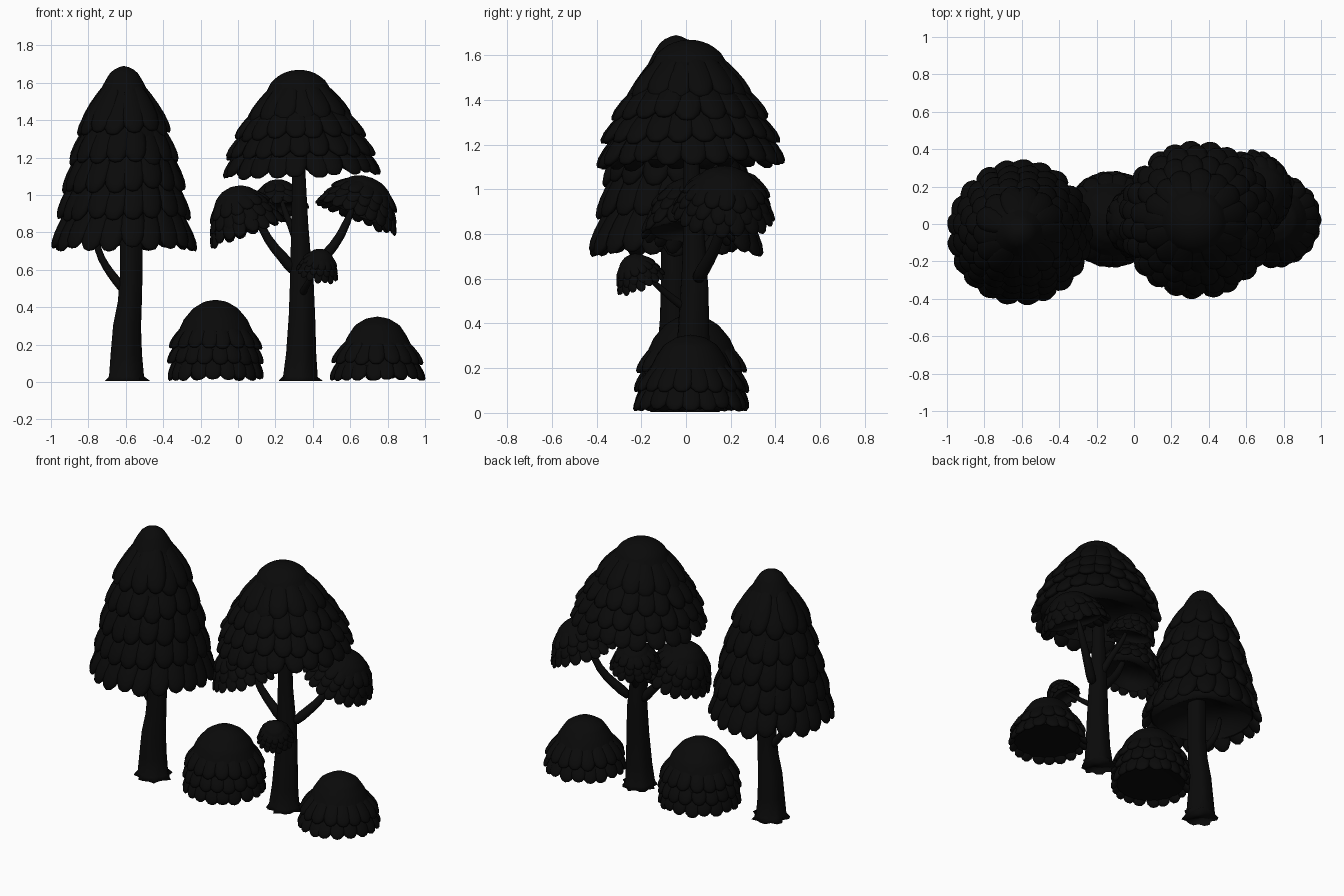
import bpy, bmesh, math, random
from mathutils import Vector, Matrix

random.seed(4)
if "Cube" in bpy.data.objects:
    bpy.data.objects.remove(bpy.data.objects["Cube"])

BLACK = (0.003, 0.003, 0.003, 1)
mat = bpy.data.materials.new("soft black")
mat.use_nodes = True
mat.diffuse_color = BLACK
mat.node_tree.nodes["Principled BSDF"].inputs["Base Color"].default_value = BLACK


def finish(bm, name, loc=(0, 0, 0), rot=(0, 0, 0)):
    bmesh.ops.recalc_face_normals(bm, faces=bm.faces)
    for f in bm.faces:
        f.smooth = True
    mesh = bpy.data.meshes.new(name)
    bm.to_mesh(mesh)
    bm.free()
    mesh.materials.append(mat)
    ob = bpy.data.objects.new(name, mesh)
    ob.location, ob.rotation_euler = loc, rot
    bpy.context.collection.objects.link(ob)
    return ob


def bridge(bm, rings):
    n = len(rings[0])
    for a, b in zip(rings, rings[1:]):
        for i in range(n):
            j = (i + 1) % n
            bm.faces.new((a[i], a[j], b[j], b[i]))


def fan(bm, ring, z):
    tip = bm.verts.new((0, 0, z))
    for i in range(len(ring)):
        bm.faces.new((tip, ring[i - 1], ring[i]))


def radius_at(profile, z):
    # profile runs from the crown down to the rim
    for (r0, z0), (r1, z1) in zip(profile, profile[1:]):
        if z >= z1:
            t = min(1, max(0, (z0 - z) / (z0 - z1)))
            return r0 + (r1 - r0) * t
    return profile[-1][0]


def polar(r, a, z):
    return Vector((r * math.cos(a), r * math.sin(a), z))


def add_leaf(bm, top, tip, width, thick):
    # rounded scale, broader towards its tip
    down = (tip - top).normalized()
    side = Vector((0, 0, 1)).cross(Vector((tip.x, tip.y, 0))).normalized()
    out = side.cross(down).normalized()
    side = down.cross(out)
    frame = Matrix((side, out, down)).transposed()
    half = (tip - top).length / 2
    mid = (tip + top) / 2
    verts = bmesh.ops.create_uvsphere(bm, u_segments=10, v_segments=8, radius=1)["verts"]
    for v in verts:
        x, y, z = v.co
        x *= (1 + 0.3 * z) * width
        y *= (1 + 0.3 * z) * thick
        v.co = mid + frame @ Vector((x, y, z * half))


def canopy(name, profile, rows, loc, rot=(0, 0, 0), length=0.22, leaf=0.065, swirl=0, segs=32):
    """Dome covered by staggered rows of hanging, flared leaves, with a sunken underside."""
    bm = bmesh.new()
    height = profile[0][1]
    steps = 24
    rim = 0.25 * length
    rings = []
    for k in range(1, steps + 1):
        t = (k / steps) ** 1.6
        z = height * (1 - t)
        r = radius_at(profile, z) * (1 - 0.13 * t)
        rings.append([bm.verts.new(polar(r, math.tau * i / segs, max(z, rim))) for i in range(segs)])
    bridge(bm, rings)
    fan(bm, rings[0], height)
    fan(bm, rings[-1], rim + 0.1 * height)
    for k, tip_z in enumerate(rows):
        r = radius_at(profile, tip_z)
        count = max(7, round(math.tau * r / (leaf * 1.75)))
        for i in range(count):
            a = math.tau * (i + 0.5 * (k % 2)) / count + random.uniform(-0.04, 0.04)
            z = tip_z + random.uniform(0, 0.1) * length
            top_z = min(z + length, height * 0.93)
            top = polar(radius_at(profile, top_z) * 0.77, a + swirl, top_z)
            add_leaf(bm, top, polar(r, a, z), leaf, leaf * 0.42)
    return finish(bm, name, loc, rot)


def limb(name, path, ridge=0.0, segs=20, roots=0):
    """Tapered tube through (x, y, z, radius) points."""
    bm = bmesh.new()
    pts = [Vector(p[:3]) for p in path]
    rings = []
    for k, p in enumerate(pts):
        d = pts[min(k + 1, len(pts) - 1)] - pts[max(k - 1, 0)]
        q = Vector((0, 0, 1)).rotation_difference(d)
        ring = []
        for i in range(segs):
            a = math.tau * i / segs
            r = path[k][3] * (1 + ridge * math.cos(5 * a + k * 0.25))
            if roots and k == 0:
                r *= 1 + 0.14 * math.cos(roots * a)
            ring.append(bm.verts.new(p + q @ polar(r, a, 0)))
        rings.append(ring)
    bridge(bm, rings)
    bm.faces.new(rings[0])
    bm.faces.new(rings[-1])
    ob = finish(bm, name)
    if not roots:
        mod = ob.modifiers.new("rounding", 'SUBSURF')
        mod.levels = mod.render_levels = 1
    return ob


# Tall conical tree
limb("tall_tree_trunk", [
    (-.60, -.05, .005, .11), (-.60, -.05, .03, .093), (-.60, -.05, .15, .083),
    (-.595, -.05, .3, .074), (-.58, -.05, .42, .064), (-.572, -.05, .55, .06),
    (-.57, -.05, .8, .06), (-.59, -.05, 1.2, .035)], ridge=.05, roots=7)
limb("tall_tree_branch", [
    (-.58, -.05, .46, .03), (-.65, -.05, .54, .026), (-.71, -.05, .62, .022),
    (-.75, -.05, .70, .02), (-.77, -.05, .82, .016)], segs=10)
canopy("tall_tree_canopy", [
    (0, .995), (.04, .985), (.075, .957), (.11, .90), (.14, .84), (.165, .775),
    (.195, .71), (.24, .64), (.285, .48), (.32, .33), (.352, .18), (.385, 0)],
    [0, .16, .31, .46, .62], (-.61, -.045, .695), length=.28, swirl=.12)

# Branching umbrella tree
limb("umbrella_tree_trunk", [
    (.33, .03, .005, .105), (.33, .03, .03, .092), (.335, .03, .15, .08),
    (.34, .035, .35, .07), (.34, .04, .55, .062), (.335, .04, .65, .055),
    (.33, .035, .85, .045), (.325, .025, 1.15, .034), (.32, .02, 1.4, .025)],
    ridge=.05, roots=8)
canopy("umbrella_tree_canopy", [
    (0, .575), (.05, .57), (.10, .55), (.145, .515), (.18, .46), (.21, .39),
    (.275, .30), (.35, .20), (.40, .10), (.42, 0)],
    [0, .10, .20, .295], (.34, .022, 1.095), (.02, -.035, 0), length=.21)

# Side branches, each with its own hanging clump
branches = {
    "left": [(.38, .04, .58, .038), (.47, .10, .68, .03), (.55, .15, .77, .026), (.62, .17, .95, .018)],
    "right": [(.31, .04, .58, .038), (.24, .03, .67, .03), (.16, .02, .75, .026), (.08, .01, .93, .018)],
    "back": [(.33, .05, .66, .03), (.31, .12, .78, .022), (.26, .18, .88, .018), (.23, .2, .98, .014)],
    "front": [(.34, .01, .46, .024), (.36, -.06, .51, .018), (.40, -.13, .57, .014), (.42, -.19, .63, .01)],
}
for side, path in branches.items():
    limb(side + "_branch", path, segs=10)


def dome(r, h):
    shape = [(0, 1), (.25, .97), (.47, .87), (.66, .70), (.8, .48), (.91, .25), (1, 0)]
    return [(a * r, b * h) for a, b in shape]


clumps = [
    ("left", .23, .245, (.625, .165, .865), (-.08, .40, 0), .17, .042),
    ("right", .21, .28, (.06, .01, .78), (0, -.36, 0), .19, .042),
    ("back", .16, .18, (.22, .225, .905), (-.25, -.1, 0), .13, .035),
    ("front", .115, .15, (.42, -.195, .57), (.4, .25, 0), .11, .024),
]
for side, r, h, loc, rot, length, leaf in clumps:
    canopy(side + "_clump", dome(r, h), [0, h * .22, h * .44], loc, rot, length, leaf)

# Round bushes
canopy("right_bush", [
    (0, .435), (.06, .425), (.12, .39), (.175, .33), (.21, .265), (.245, .18), (.255, .09), (.25, 0)],
    [0, .08, .165], (-.12, .025, .005), length=.15, leaf=.048)
canopy("left_bush", [
    (0, .345), (.06, .335), (.12, .30), (.165, .24), (.205, .17), (.245, .09), (.252, 0)],
    [0, .085], (.745, .02, .005), length=.15, leaf=.048)
